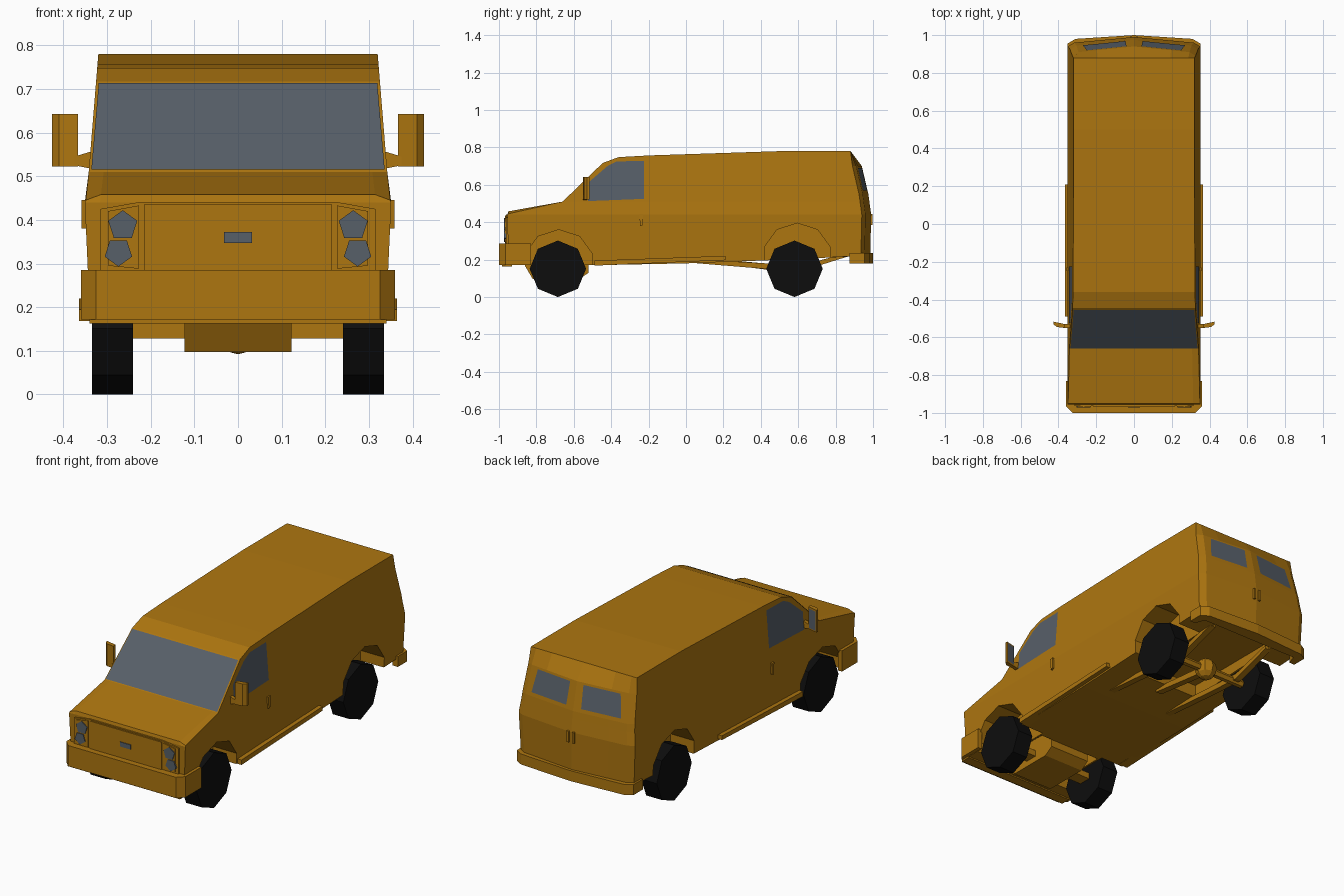
import bpy, bmesh, math

if "Cube" in bpy.data.objects:
    bpy.data.objects.remove(bpy.data.objects["Cube"])

def material(name, rgb):
    m = bpy.data.materials.new(name)
    m.diffuse_color = (*rgb, 1)
    m.use_nodes = True
    m.node_tree.nodes["Principled BSDF"].inputs["Base Color"].default_value = m.diffuse_color
    return m

PAINT = material("ochre_paint", (0.42, 0.18, 0.005))
GLASS = material("grey_glass", (0.095, 0.115, 0.14))
RUBBER = material("black_rubber", (0.004, 0.004, 0.004))

def finish(name, bm, mat):
    bmesh.ops.recalc_face_normals(bm, faces=bm.faces[:])
    mesh = bpy.data.meshes.new(name)
    bm.to_mesh(mesh)
    bm.free()
    mesh.materials.append(mat)
    ob = bpy.data.objects.new(name, mesh)
    bpy.context.collection.objects.link(ob)
    return ob

def extrude(name, pts, axis, a, b, mat=PAINT, pair=False):
    """Extrude a 2D outline along an axis from a to b; pair adds the copy at -x."""
    put = {"x": lambda p, q, t: (t, p, q),
           "y": lambda p, q, t: (p, t, q),
           "z": lambda p, q, t: (p, q, t)}[axis]
    bm = bmesh.new()
    for s in ((1, -1) if pair else (1,)):
        rings = []
        for t in (a, b):
            co = [put(p, q, t) for p, q in pts]
            rings.append([bm.verts.new((s * x, y, z)) for x, y, z in co])
        n = len(pts)
        for r in rings:
            bm.faces.new(r)
        for i in range(n):
            j = (i + 1) % n
            bm.faces.new((rings[0][i], rings[0][j], rings[1][j], rings[1][i]))
    return finish(name, bm, mat)

def panel(name, pts, mat=GLASS, pair=True):
    bm = bmesh.new()
    for s in ((1, -1) if pair else (1,)):
        vs = [bm.verts.new((s * x, y, z)) for x, y, z in pts]
        bm.faces.new(vs if s > 0 else vs[::-1])
    mesh = bpy.data.meshes.new(name)
    bm.to_mesh(mesh)
    bm.free()
    mesh.materials.append(mat)
    ob = bpy.data.objects.new(name, mesh)
    bpy.context.collection.objects.link(ob)
    return ob

def ngon(cx, cy, r, n, phase=0.0):
    return [(cx + r * math.cos(phase + math.tau * i / n),
             cy + r * math.sin(phase + math.tau * i / n)) for i in range(n)]

def rect(x0, x1, y0, y1):
    return [(x0, y0), (x1, y0), (x1, y1), (x0, y1)]

def interp(table, t):
    for (a, va), (b, vb) in zip(table, table[1:]):
        if t <= b:
            return va + (vb - va) * max(0, (t - a) / (b - a))
    return table[-1][1]

def width(z):
    return interp([(0.15, 0.338), (0.44, 0.351), (0.51, 0.342), (0.78, 0.32)], z)

def bow(u):
    return interp([(0, 0), (0.9, -0.03), (1, -0.05)], abs(u))

# Body shell: side profile lofted across the width, shaped by height
profile = [(-0.95, 0.17), (-0.955, 0.44), (-0.95, 0.458), (-0.66, 0.51), (-0.445, 0.717),
           (-0.36, 0.748), (-0.2, 0.757), (0.5, 0.78), (0.88, 0.78), (0.94, 0.70),
           (0.975, 0.55), (0.99, 0.44), (0.985, 0.22), (0.45, 0.197), (0, 0.18), (-0.5, 0.17)]
cols = [-1, -0.9, -0.6, 0, 0.6, 0.9, 1]
bm = bmesh.new()
grid = [[bm.verts.new((u, y, z)) for y, z in profile] for u in cols]
bm.faces.new(grid[0])
bm.faces.new(grid[-1])
for g, h in zip(grid, grid[1:]):
    for i in range(len(profile)):
        j = (i + 1) % len(profile)
        bm.faces.new((g[i], g[j], h[j], h[i]))
for z in (0.44, 0.51):
    bmesh.ops.bisect_plane(bm, geom=bm.verts[:] + bm.edges[:] + bm.faces[:], dist=1e-5,
                           plane_co=(0, 0, z), plane_no=(0, 0, 1))
for v in bm.verts:
    u = v.co.x
    v.co.x = u * width(v.co.z)
    if v.co.y > 0.9:
        v.co.y += bow(u)
    if v.co.y < -0.94 and v.co.z > 0.45 and abs(u) > 0.95:
        v.co.z -= 0.013
body = finish("van_body", bm, PAINT)

# Wheel wells and underside recesses
cutters = [
    extrude("front_well_cutter", ngon(-0.68, 0.17, 0.19, 10, math.pi / 10), "x", 0.2, 0.5, pair=True),
    extrude("rear_well_cutter", ngon(0.595, 0.21, 0.185, 10, math.pi / 10), "x", 0.2, 0.5, pair=True),
    extrude("front_recess_cutter", rect(-0.92, -0.52, 0.0, 0.23), "x", -0.19, 0.19),
    extrude("rear_recess_cutter", rect(0.27, 0.92, 0.0, 0.26), "x", -0.19, 0.19)]
for c in cutters:
    c.hide_render = True
    c.hide_viewport = True
    c.display_type = "WIRE"
    mod = body.modifiers.new(c.name, "BOOLEAN")
    mod.operation = "DIFFERENCE"
    mod.solver = "EXACT"
    mod.object = c

# Wheels
for name, y in (("front_wheels", -0.685), ("rear_wheels", 0.58)):
    extrude(name, ngon(y, 0.151, 0.151, 8, math.pi / 2), "x", 0.241, 0.335, RUBBER, True)

# Windows
panel("windshield", [(-0.336, -0.66, 0.515), (0.336, -0.66, 0.515),
                     (0.319, -0.454, 0.714), (-0.319, -0.454, 0.714)], pair=False)
panel("side_window", [(width(z) + 0.003, y, z) for y, z in
                      [(-0.525, 0.513), (-0.225, 0.525), (-0.225, 0.728),
                       (-0.37, 0.725), (-0.42, 0.70), (-0.525, 0.61)]])
rear = [(0.94, 0.57), (0.70, 0.94)]
panel("rear_window", [(x, 0.945 + (0.69 - z) * 0.233 + bow(x / width(z)), z) for x, z in
                      [(0.27, 0.57), (0.045, 0.57), (0.04, 0.69), (0.25, 0.69)]])

# Front bumper and grille
extrude("front_bumper", [(-0.36, -0.83), (-0.36, -0.965), (-0.325, -1.0), (0.325, -1.0),
                         (0.36, -0.965), (0.36, -0.83), (0.335, -0.83), (0.335, -0.93),
                         (-0.335, -0.93), (-0.335, -0.83)], "z", 0.172, 0.285)
extrude("bumper_valance", rect(-0.34, 0.34, -0.985, -0.93), "z", 0.163, 0.175)
extrude("grille_frame", [(-0.315, 0.285), (0.315, 0.285), (0.315, 0.425), (0.225, 0.441),
                         (-0.225, 0.441), (-0.315, 0.425)], "y", -0.963, -0.94)
extrude("grille_panel", rect(-0.215, 0.215, 0.285, 0.435), "y", -0.968, -0.95)
extrude("light_housing", [(0.227, 0.288), (0.298, 0.295), (0.298, 0.42), (0.227, 0.433)],
        "y", -0.968, -0.95, pair=True)
extrude("headlight", ngon(0.264, 0.387, 0.035, 5, math.pi / 2), "y", -0.972, -0.96, GLASS, True)
extrude("lower_light", ngon(0.274, 0.326, 0.033, 5, -math.pi / 2), "y", -0.972, -0.96, GLASS, True)
extrude("grille_plate", rect(-0.032, 0.032, 0.347, 0.372), "y", -0.972, -0.96, GLASS)

# Rear bumper, following the bowed back
extrude("rear_bumper", [(-0.352, 0.875), (-0.352, 0.955), (-0.31, 0.98), (0, 1.0), (0.31, 0.98),
                        (0.352, 0.955), (0.352, 0.875), (0.32, 0.875), (0.30, 0.93),
                        (-0.30, 0.93), (-0.32, 0.875)], "z", 0.178, 0.235)

# Door mirrors
extrude("mirror_housing", [(0.367, -0.55), (0.41, -0.545), (0.426, -0.53), (0.426, -0.517),
                           (0.367, -0.53)], "z", 0.522, 0.643, pair=True)
extrude("mirror_arm", [(0.325, 0.515), (0.375, 0.525), (0.375, 0.545), (0.325, 0.56)],
        "y", -0.55, -0.53, pair=True)
panel("mirror_glass", [(0.421, -0.516, 0.53), (0.372, -0.527, 0.53),
                       (0.372, -0.527, 0.635), (0.421, -0.516, 0.635)])

# Handles
extrude("door_handle", [(-0.25, 0.445), (-0.23, 0.445), (-0.23, 0.385), (-0.245, 0.38)],
        "x", 0.34, 0.358, pair=True)
extrude("rear_handle", rect(0.01, 0.022, 0.385, 0.445), "y", 0.97, 0.998, pair=True)

# Running boards
extrude("running_board", [(-0.49, 0.168), (0.21, 0.197), (0.21, 0.22), (-0.49, 0.195)],
        "x", 0.31, 0.364, pair=True)

# Front suspension
extrude("front_crossmember", [(-0.86, 0.165), (-0.82, 0.097), (-0.57, 0.097), (-0.52, 0.13),
                              (-0.52, 0.25), (-0.86, 0.25)], "x", -0.122, 0.122)
extrude("front_axle", rect(-0.72, -0.65, 0.128, 0.162), "x", -0.245, 0.245)

# Rear axle, differential, driveshaft and leaf springs
extrude("rear_axle", ngon(0.58, 0.15, 0.022, 6), "x", -0.245, 0.245)
bm = bmesh.new()
bmesh.ops.create_uvsphere(bm, u_segments=8, v_segments=6, radius=0.058)
bmesh.ops.translate(bm, verts=bm.verts[:], vec=(0, 0.58, 0.15))
finish("differential", bm, PAINT)
extrude("driveshaft", [(0.2, 0.175), (0.55, 0.132), (0.55, 0.168), (0.2, 0.2)], "x", -0.018, 0.018)
extrude("leaf_spring", [(-0.03, 0.188), (0.43, 0.15), (0.62, 0.14), (0.86, 0.215), (0.86, 0.235),
                        (0.62, 0.17), (0.43, 0.18), (0, 0.205)], "x", 0.17, 0.205, pair=True)
